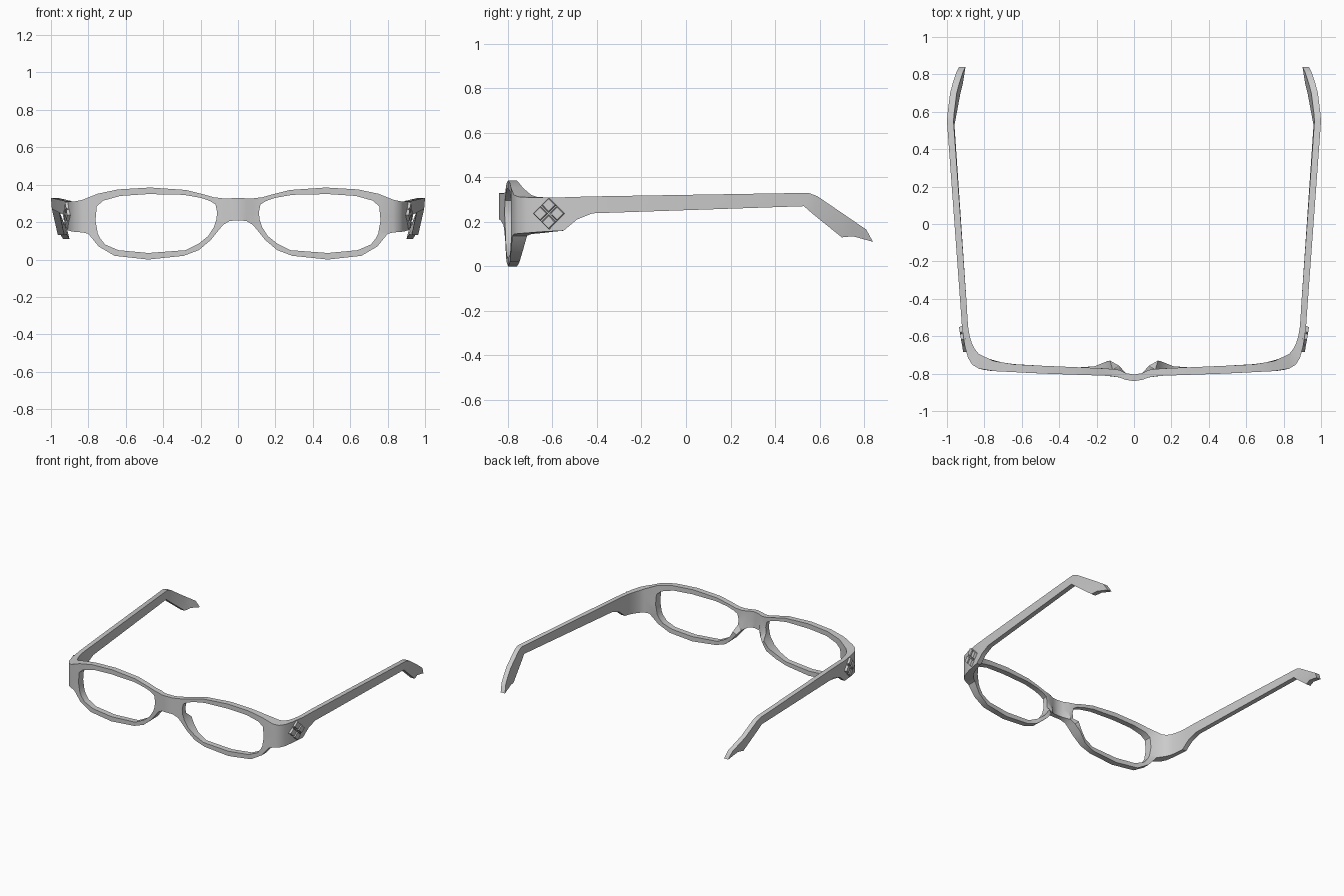
import bpy, bmesh, math
from mathutils import Matrix, Vector

if "Cube" in bpy.data.objects:
    bpy.data.objects.remove(bpy.data.objects["Cube"])

grey = bpy.data.materials.new("frame grey")
grey.diffuse_color = (0.6, 0.6, 0.6, 1)
grey.use_nodes = True
grey.node_tree.nodes["Principled BSDF"].inputs["Base Color"].default_value = grey.diffuse_color


def interp(table, x):
    for (x0, y0), (x1, y1) in zip(table, table[1:]):
        if x <= x1:
            return y0 + (y1 - y0) * (x - x0) / (x1 - x0)
    return table[-1][1]


def front_y(x):
    return interp([(0, -.84), (.045, -.833), (.08, -.82), (.13, -.812),
                   (.48, -.80), (.78, -.785), (.83, -.773)], x)


def back_y(x, z):
    y = interp([(0, -.805), (.045, -.797), (.08, -.78), (.15, -.772), (.45, -.76),
                (.65, -.75), (.78, -.727), (.83, -.695)], x)
    # nose pad swelling on the lower nose side of the rim
    return y + (0.045 * max(0, 1 - abs(x - .13) / .1) if z < .2 else 0)


def pair(bm, x, z):
    return bm.verts.new((x, front_y(x), z)), bm.verts.new((x, back_y(x, z), z))


def strip(bm, sections, cap):
    """Skin sections, each a list of (front, back) vertex pairs from top to bottom."""
    for a, b in zip(sections, sections[1:]):
        for i in range(len(a) - 1):
            bm.faces.new((a[i][0], a[i + 1][0], b[i + 1][0], b[i][0]))
            bm.faces.new((a[i][1], b[i][1], b[i + 1][1], a[i + 1][1]))
        for i in (0, -1):
            bm.faces.new((a[i][0], b[i][0], b[i][1], a[i][1]))
    if cap:
        e = sections[-1]
        bm.faces.new([p[0] for p in e] + [p[1] for p in reversed(e)])


def finish(bm, name):
    bmesh.ops.remove_doubles(bm, verts=bm.verts, dist=0.0005)
    bmesh.ops.recalc_face_normals(bm, faces=bm.faces)
    me = bpy.data.meshes.new(name)
    bm.to_mesh(me)
    bm.free()
    me.materials.append(grey)
    ob = bpy.data.objects.new(name, me)
    bpy.context.collection.objects.link(ob)
    bpy.context.view_layer.objects.active = ob
    ob.select_set(True)
    bpy.ops.object.shade_smooth_by_angle(angle=math.radians(32))
    ob.select_set(False)
    mod = ob.modifiers.new("mirror", "MIRROR")
    mod.use_clip = True
    return ob


# Lens rim: outer and inner outline (x, z), clockwise from the bridge top
outer = [(.08, .327), (.13, .333), (.19, .35), (.28, .372), (.47, .385), (.64, .375),
         (.75, .352), (.83, .32), (.83, .2325), (.83, .145), (.80, .137), (.745, .07),
         (.66, .02), (.48, 0), (.29, .02), (.21, .05), (.145, .105), (.105, .155),
         (.08, .185), (.08, .256)]
inner = [(.12, .295), (.15, .313), (.2, .33), (.29, .346), (.48, .35), (.63, .34),
         (.72, .315), (.755, .285), (.762, .21), (.75, .14), (.738, .115), (.71, .08),
         (.64, .05), (.48, .035), (.28, .05), (.21, .085), (.16, .125), (.128, .175),
         (.115, .215), (.112, .255)]
bm = bmesh.new()
o = [pair(bm, *p) for p in outer]
n = [pair(bm, *p) for p in inner]
for i in range(len(o)):
    j = (i + 1) % len(o)
    bm.faces.new((o[i][0], o[j][0], n[j][0], n[i][0]))
    bm.faces.new((o[i][1], n[i][1], n[j][1], o[j][1]))
    bm.faces.new((n[i][0], n[j][0], n[j][1], n[i][1]))
    if i not in (7, 8, 18, 19):  # left open for hinge corner and bridge
        bm.faces.new((o[i][0], o[i][1], o[j][1], o[j][0]))

# Bridge
bridge = [(0, .33, .27, .21), (.045, .327, .267, .206)]
strip(bm, [[pair(bm, s[0], z) for z in s[1:]] for s in bridge]
      + [[o[0], o[19], o[18]]], False)

# Corner and temple arm: outer x, y, inner x, y, top z, bottom z, bottom shift x, y
arm = [(.865, -.752, .85, -.67, .312, .147, 0, 0),
       (.888, -.715, .866, -.64, .31, .15, 0, 0),
       (.905, -.65, .878, -.60, .31, .155, 0, 0),
       (.92, -.55, .887, -.55, .31, .16, 0, 0),
       (.924, -.49, .891, -.49, .312, .21, 0, 0),
       (.929, -.42, .895, -.42, .314, .238, 0, 0),
       (1.0, .55, .965, .55, .33, .27, -.005, -.02),
       (.997, .59, .962, .59, .315, .235, -.01, -.02),
       (.983, .70, .948, .70, .24, .13, -.02, 0),
       (.97, .75, .935, .75, .206, .135, -.02, 0),
       (.95, .81, .915, .81, .165, .11, -.014, .03)]
sections = [[o[7], o[8], o[9]]]
for xo, yo, xi, yi, zt, zb, dx, dy in arm:
    sections.append([(bm.verts.new((xo + dx * t, yo + dy * t, zt + (zb - zt) * t)),
                      bm.verts.new((xi + dx * t, yi + dy * t, zt + (zb - zt) * t)))
                     for t in (0, .5, 1)])
strip(bm, sections, True)
finish(bm, "glasses_frame")

# Hinge ornament: four diamond studs with a thin cross between them
along = Vector((.169, .986, 0)).normalized()
up = Vector((0, 0, 1))
out = along.cross(up)
base = Matrix((along, up, out)).transposed().to_4x4()
base.translation = (.909, -.615, .237)
bm = bmesh.new()
for u, v in ((.039, 0), (-.039, 0), (0, .039), (0, -.039)):
    bmesh.ops.create_cone(bm, cap_ends=True, segments=4, radius1=.035, radius2=.028,
                          depth=.024, matrix=base @ Matrix.Translation((u, v, .004)))
for a in (45, -45):
    bmesh.ops.create_cube(bm, size=1, matrix=base @ Matrix.Rotation(math.radians(a), 4, 'Z')
                          @ Matrix.Diagonal((.1, .006, .02, 1)))
finish(bm, "hinge_ornament")
